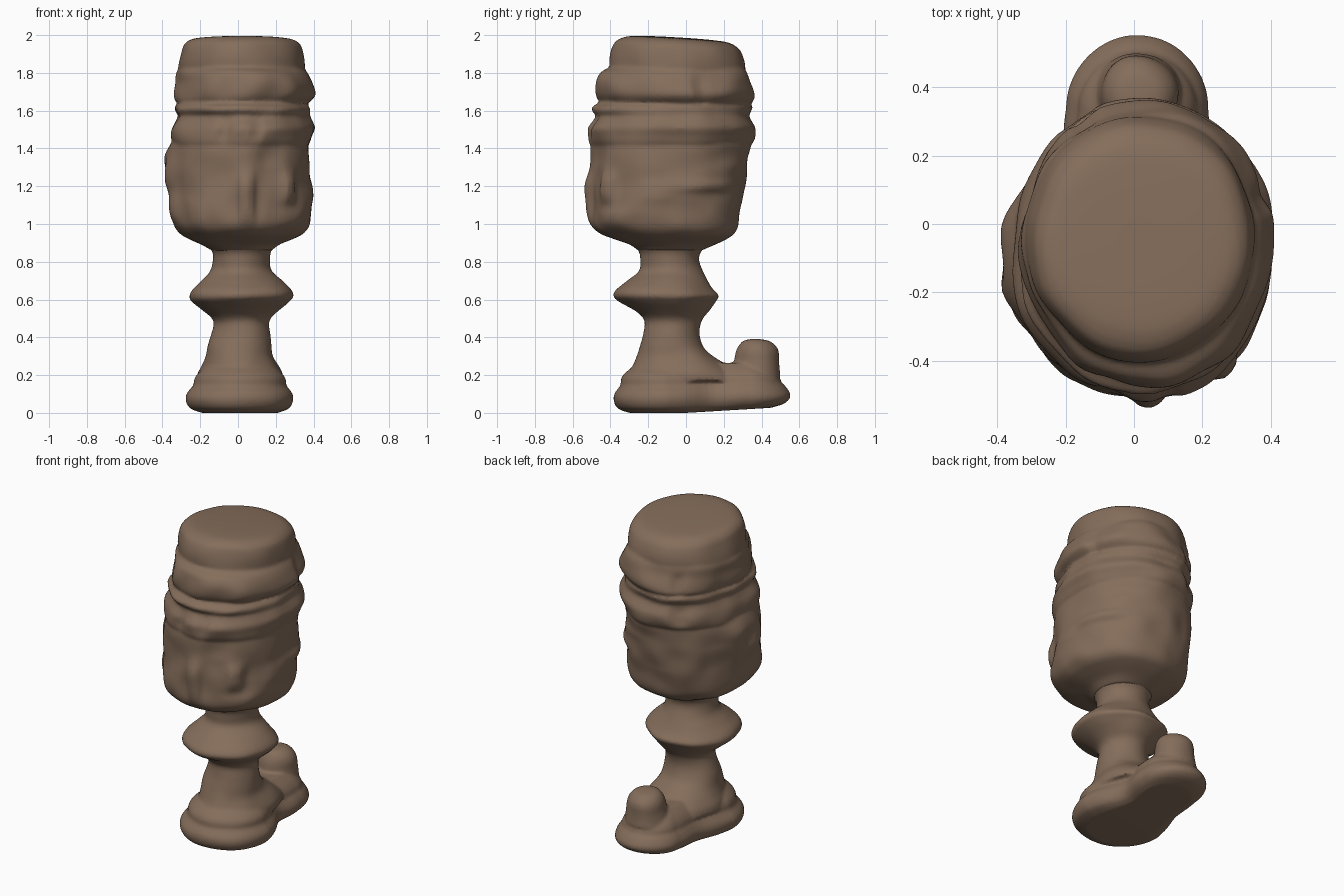
import bpy, bmesh, math
from mathutils import Vector, noise

clay = bpy.data.materials.new("brown_clay")
clay.diffuse_color = (0.235, 0.155, 0.105, 1)
SEG = 88


def skin(name, rings):
    """Bridge a stack of closed rings into a capped solid."""
    bm = bmesh.new()
    loops = [[bm.verts.new(p) for p in ring] for ring in rings]
    n = len(loops[0])
    for a, b in zip(loops, loops[1:]):
        for i in range(n):
            j = (i + 1) % n
            bm.faces.new((a[i], a[j], b[j], b[i]))
    bm.faces.new(loops[0][::-1])
    bm.faces.new(loops[-1])
    bmesh.ops.recalc_face_normals(bm, faces=bm.faces)
    me = bpy.data.meshes.new(name)
    bm.to_mesh(me)
    bm.free()
    me.materials.append(clay)
    ob = bpy.data.objects.new(name, me)
    bpy.context.collection.objects.link(ob)
    return ob


def fuse(name, parts, voxel=0.011, smooth=1):
    """Melt overlapping parts into one continuous sculpted surface."""
    bpy.ops.object.select_all(action='DESELECT')
    for p in parts:
        p.select_set(True)
    bpy.context.view_layer.objects.active = parts[0]
    bpy.ops.object.join()
    ob = bpy.context.view_layer.objects.active
    ob.name = name
    m = ob.modifiers.new("remesh", 'REMESH')
    m.mode, m.voxel_size = 'VOXEL', voxel
    s = ob.modifiers.new("soften", 'SMOOTH')
    s.factor, s.iterations = .5, smooth
    bpy.ops.object.modifier_apply(modifier="remesh")
    bpy.ops.object.modifier_apply(modifier="soften")
    bpy.ops.object.shade_smooth_by_angle(angle=math.radians(50))
    return ob


def resample(rows, steps):
    """Smooth (Catmull-Rom) refinement of profile rows."""
    out = []
    for i in range(len(rows) - 1):
        p0, p1, p2 = rows[max(i - 1, 0)], rows[i], rows[i + 1]
        p3 = rows[min(i + 2, len(rows) - 1)]
        for k in range(steps):
            t = k / steps
            out.append([b + .5 * t * (c - a + t * (2*a - 5*b + 4*c - d + t * (3*(b - c) + d - a)))
                        for a, b, c, d in zip(p0, p1, p2, p3)])
    return out + [list(rows[-1])]


def loft(name, rows, power=2.0, bumps=(), rough=0.008, tilt=0.0, steps=4):
    """Rows are (z, x min, x max, y min, y max); bumps are (angle, z, width deg, height, amount)."""
    rings = []
    for z, x0, x1, y0, y1 in resample(rows, steps):
        ring = []
        for i in range(SEG):
            a = math.tau * i / SEG
            c, s = math.cos(a), math.sin(a)
            x = (x0 + x1) / 2 + (x1 - x0) / 2 * math.copysign(abs(c) ** (2 / power), c)
            y = (y0 + y1) / 2 + (y1 - y0) / 2 * math.copysign(abs(s) ** (2 / power), s)
            d = rough * noise.noise(Vector((x * 6, y * 6, z * 7)))
            for ba, bz, bw, bh, amt in bumps:
                da = (math.degrees(a) - ba + 180) % 360 - 180
                d += amt * math.exp(-abs(da / bw) ** 3 - abs((z - bz) / bh) ** 3)
            ring.append((x + d * c, y + d * s, z + tilt * (y + .05)))
        rings.append(ring)
    return skin(name, rings)


def foot_tier(name, rows):
    """Wide front arc and narrower back arc with a pinched waist; rows are (z, front r, back r, back y)."""
    rings = []
    for z, rf, rb, yb in resample(rows, 4):
        back = [(.01 + rb * math.cos(math.pi * i / 36), yb + rb * math.sin(math.pi * i / 36)) for i in range(37)]
        front = [(.01 - rf * math.cos(math.pi * i / 36), -.10 - rf * math.sin(math.pi * i / 36)) for i in range(37)]
        outline = []
        for arc, nxt in ((back, front), (front, back)):
            a, b = Vector(arc[-1]), Vector(nxt[0])
            outline += arc + [tuple(a.lerp(b, k / 12)) for k in range(1, 12)]
        ring = []
        for x, y in outline:
            pinch = 1 - (.20 if x > 0 else .10) * math.exp(-((y - .15) / .11) ** 2)
            lift = .03 * max(0, y) / .5 * max(0, 1 - z / .12)
            d = 1 + .015 * noise.noise(Vector((x * 5, y * 5, z * 8)))
            ring.append((x * d * pinch, y * d, z + lift))
        rings.append(ring)
    return skin(name, rings)


# Two-tiered foot
sole = foot_tier("foot_sole", [(0, .20, .15, .30), (.022, .26, .185, .33), (.06, .284, .207, .34),
                               (.10, .281, .207, .34), (.14, .25, .19, .335), (.17, .22, .16, .33)])
upper = foot_tier("foot_upper", [(.12, .24, .17, .33), (.16, .245, .175, .33), (.195, .235, .165, .325),
                                 (.23, .20, .14, .31), (.265, .15, .10, .28)])

# Rounded knob on the back of the foot
knob = loft("foot_knob", [(.20, -.12, .14, .25, .505), (.27, -.105, .13, .26, .495), (.32, -.10, .125, .267, .488),
                          (.355, -.085, .11, .28, .47), (.382, -.055, .08, .305, .435),
                          (.392, -.01, .04, .35, .38)], rough=.012)

# Stem with its flared collar
stem = loft("stem", [(.17, -.22, .24, -.32, .30), (.21, -.215, .235, -.30, .27), (.25, -.195, .215, -.28, .22),
                     (.30, -.17, .19, -.26, .145), (.35, -.155, .18, -.24, .09), (.42, -.14, .17, -.22, .065),
                     (.49, -.13, .17, -.22, .08), (.54, -.18, .21, -.275, .12), (.59, -.25, .27, -.355, .155),
                     (.62, -.262, .297, -.382, .172), (.655, -.245, .283, -.367, .143), (.70, -.195, .235, -.31, .115),
                     (.75, -.145, .18, -.245, .09), (.81, -.13, .17, -.24, .074), (.86, -.14, .175, -.25, .092),
                     (.91, -.20, .22, -.30, .15)], rough=.012)

# Bowl-shaped head with carved face relief
face_relief = [
    (274, 1.14, 6, .13, .04),      # nose ridge
    (252, 1.22, 10, .12, -.012),   # left eye hollow
    (295, 1.30, 11, .10, -.014),   # right eye hollow
    (311, 1.19, 8, .08, .035),     # right cheek
    (315, 1.03, 16, .05, .014),    # right jaw
    (230, 1.05, 10, .08, .012),    # left jaw
    (182, 1.29, 20, .13, .05),     # left ear
    (197, 1.08, 11, .08, .02),     # left ear lobe
    (182, 1.28, 6, .05, -.018),    # ear hollow
    (352, 1.17, 12, .06, .014),    # right side fold
    (30, 1.20, 22, .03, .018),     # back right crease
    (60, 1.36, 30, .04, -.012),    # back groove
    (125, 1.20, 12, .12, .012),    # back left lump
]
bowl = loft("head_bowl", [(.86, -.14, .175, -.25, .095), (.89, -.20, .22, -.29, .155), (.92, -.265, .29, -.38, .215),
                          (.95, -.31, .345, -.455, .26), (1.0, -.34, .378, -.50, .285), (1.1, -.35, .385, -.503, .295),
                          (1.2, -.35, .385, -.502, .308), (1.3, -.348, .382, -.502, .325),
                          (1.4, -.345, .377, -.503, .34), (1.5, -.33, .37, -.48, .335),
                          (1.6, -.31, .355, -.44, .32), (1.64, -.30, .345, -.42, .31)],
            power=2.1, bumps=face_relief, rough=.018, steps=6)

# Two headbands, the lower one with a raised top lip and a small knot in front
band_low = loft("lower_band", [(1.40, -.335, .36, -.49, .31), (1.43, -.35, .385, -.508, .35), (1.47, -.353, .398, -.512, .368),
                               (1.51, -.345, .408, -.508, .368), (1.55, -.327, .39, -.478, .345),
                               (1.575, -.32, .378, -.47, .335), (1.60, -.335, .378, -.492, .342),
                               (1.622, -.335, .372, -.485, .345), (1.65, -.30, .34, -.43, .31)],
                power=2.08, bumps=[(268, 1.52, 5, .05, .008), (255, 1.50, 5, .06, -.015), (281, 1.5, 4, .06, -.015),
                                   (120, 1.5, 8, .05, -.02), (50, 1.45, 20, .05, -.008)], rough=.02)
band_high = loft("upper_band", [(1.625, -.30, .34, -.42, .31), (1.65, -.33, .378, -.452, .35), (1.69, -.333, .408, -.472, .358),
                                (1.75, -.322, .397, -.475, .342), (1.80, -.318, .372, -.455, .33),
                                (1.83, -.30, .34, -.40, .31)],
                 power=2.03, bumps=[(240, 1.72, 9, .06, .008), (120, 1.7, 6, .06, -.02), (20, 1.7, 5, .08, -.015)],
                 rough=.02)

# Flat-topped cap, leaning slightly down toward the back
cap = loft("cap", [(1.58, -.30, .35, -.42, .31), (1.72, -.312, .355, -.41, .318), (1.84, -.314, .354, -.402, .318),
                   (1.92, -.30, .342, -.385, .297), (1.955, -.28, .325, -.362, .272), (1.977, -.24, .285, -.31, .225),
                   (1.985, -.16, .20, -.23, .14), (1.988, -.05, .09, -.12, .03)], tilt=-.06, rough=.012)

fuse("carved_head", [bowl, band_low, band_high, cap])
fuse("footed_stem", [stem, sole, upper, knob])
